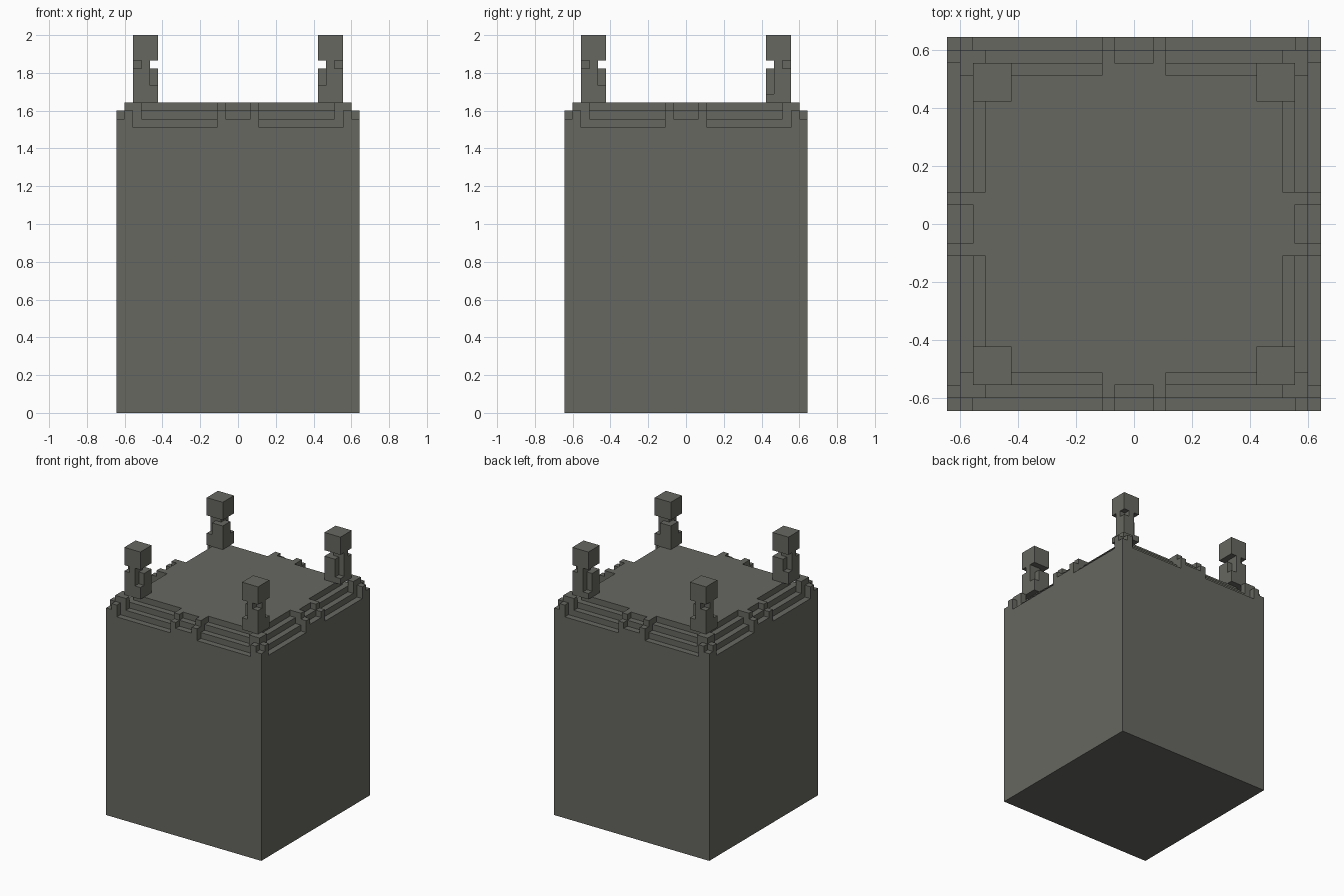
import bpy, bmesh

if "Cube" in bpy.data.objects:
    bpy.data.objects.remove(bpy.data.objects["Cube"], do_unlink=True)

U = 2 / 45      # block size
N = 14          # blocks from the centre block to the outer wall

stone = bpy.data.materials.new("grey_stone")
stone.use_nodes = True
rgba = (0.135, 0.135, 0.12, 1)
stone.diffuse_color = rgba
stone.node_tree.nodes["Principled BSDF"].inputs["Base Color"].default_value = rgba


def build(name, cells, levels):
    """Skin a set of (x, y, layer) blocks; levels are the layer boundaries."""
    bm = bmesh.new()
    for x, y, k in cells:
        for axis in range(3):
            for side in (0, 1):
                near = [x, y, k]
                near[axis] += 2 * side - 1
                if tuple(near) in cells:
                    continue
                a, b = (axis + 1) % 3, (axis + 2) % 3
                ring = []
                for da, db in ((0, 0), (1, 0), (1, 1), (0, 1)):
                    p = [x, y, k]
                    p[axis] += side
                    p[a] += da
                    p[b] += db
                    ring.append(bm.verts.new(((p[0] - .5) * U, (p[1] - .5) * U, levels[p[2]] * U)))
                bm.faces.new(ring if side else ring[::-1])
    bmesh.ops.remove_doubles(bm, verts=bm.verts, dist=U / 100)
    bmesh.ops.dissolve_limit(bm, angle_limit=0.01, verts=bm.verts, edges=bm.edges)
    mesh = bpy.data.meshes.new(name)
    bm.to_mesh(mesh)
    bm.free()
    mesh.materials.append(stone)
    obj = bpy.data.objects.new(name, mesh)
    bpy.context.collection.objects.link(obj)


def steps(x, y):
    """Number of layers a column rises above the lowest groove of the rim."""
    along, out = sorted((abs(x), abs(y)))
    row = N - out                       # distance in from the wall
    if along >= N - 1 - (row == 1):     # corner blocks
        return 1 if along == N else 2 if row == 0 else 3
    if along <= 1:                      # middle notch
        return min(3, row + 1)
    if along == 2:                      # ribs beside the notch
        return min(3, row + 2)
    return min(3, row)                  # long stepped groove


# Block body with its stepped rim
span = range(-N, N + 1)
body = {(x, y, k) for x in span for y in span for k in range(steps(x, y) + 1)}
build("body", body, [0, 34, 35, 36, 37])


# Corner posts; 0 is the inner and 2 the outer block on each axis
def post_cell(a, b, z, low):
    if z == 41:                         # neck under the head
        return a > 0 and b > 0 and a + b < 4
    if low <= z < 41:                   # slotted shaft
        return abs(a - b) < 2
    return True


for sx, side in ((1, "left"), (-1, "right")):
    for sy, end in ((-1, "front"), (1, "back")):
        cells = {(sx * (10 + a), sy * (10 + b), z - 37)
                 for a in range(3) for b in range(3) for z in range(37, 45)
                 if post_cell(a, b, z, 38 if (sx, sy) == (1, 1) else 39)}
        build(f"{end}_{side}_post", cells, range(37, 46))
